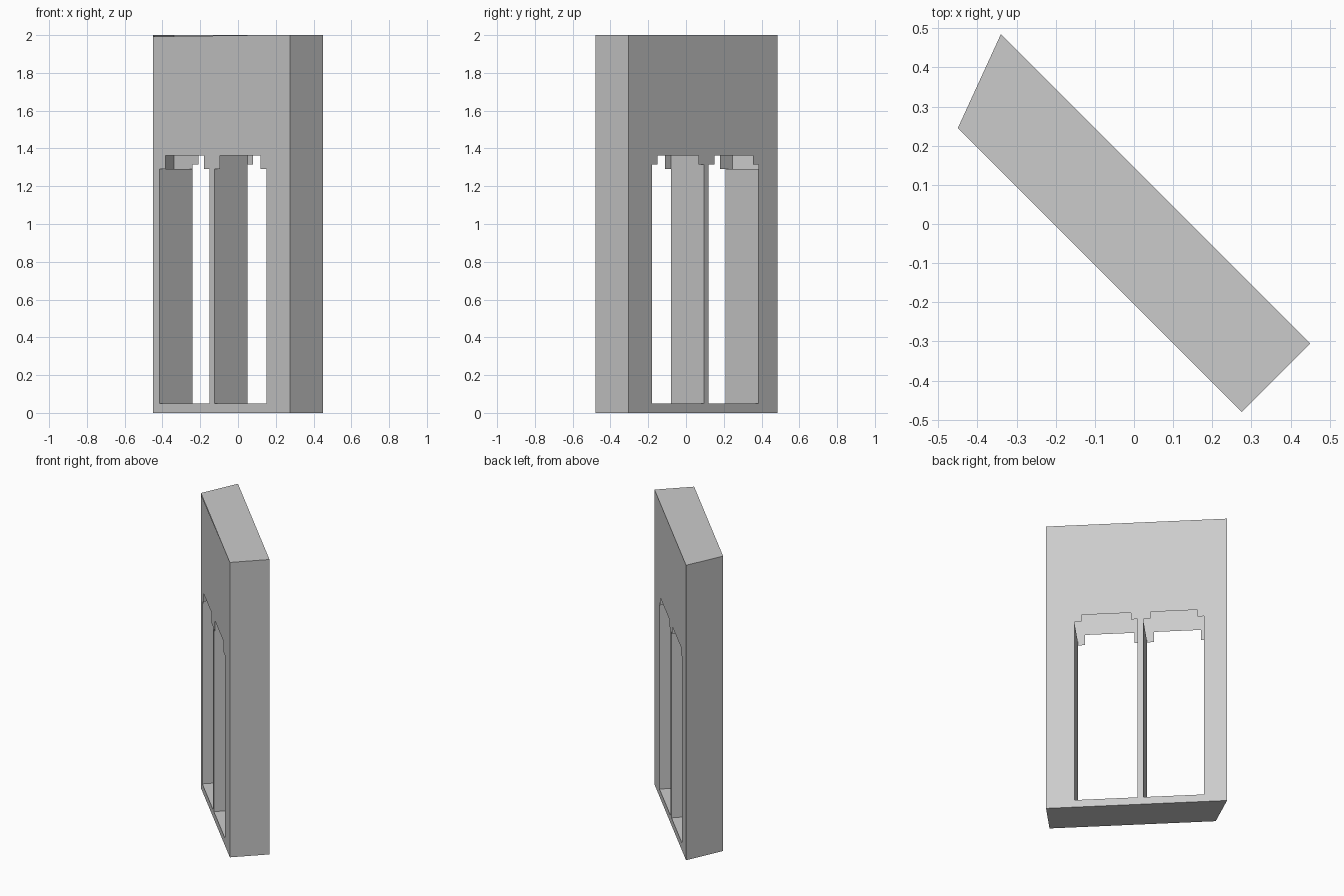
import bpy, bmesh
from mathutils import Vector

if "Cube" in bpy.data.objects:
    bpy.data.objects.remove(bpy.data.objects["Cube"])

DEPTH, HEIGHT, SILL, ARCH = 0.175, 2.0, 0.05, 1.362
OPENINGS = [(-0.415, -0.15), (-0.125, 0.15)]   # along the facade
STEP = 0.03

grey = bpy.data.materials.new("light_grey")
grey.use_nodes = True
grey.diffuse_color = (0.6, 0.6, 0.6, 1)
grey.node_tree.nodes["Principled BSDF"].inputs["Base Color"].default_value = (0.6, 0.6, 0.6, 1)


def place(along, depth, z):
    """Facade coordinates to world: the block stands turned by 45 degrees."""
    return Vector((along + depth, -0.205 - along + depth, z))


def finish(name, bm):
    mesh = bpy.data.meshes.new(name)
    bm.to_mesh(mesh)
    bm.free()
    mesh.materials.append(grey)
    obj = bpy.data.objects.new(name, mesh)
    bpy.context.collection.objects.link(obj)


def panel(name, corners):
    bm = bmesh.new()
    bm.faces.new([bm.verts.new(place(*c)) for c in corners])
    finish(name, bm)


def opening_outline(left, right, spring):
    """Tall opening whose head steps in at both upper corners."""
    return [(left, SILL), (left, spring), (left + STEP, spring), (left + STEP, ARCH),
            (right - STEP, ARCH), (right - STEP, spring), (right, spring), (right, SILL)]


def wall(name, depth, left, top_left, spring, outward):
    """Thin facade sheet with both openings cut out."""
    bm = bmesh.new()
    loops = [[(left, 0), (0.275, 0), (0.275, HEIGHT), (0.1, HEIGHT), (left, top_left)]]
    loops += [opening_outline(a, b, spring) for a, b in OPENINGS]
    for loop in loops:
        verts = [bm.verts.new(place(a, depth, z)) for a, z in loop]
        for v, w in zip(verts, verts[1:] + verts[:1]):
            bm.edges.new((v, w))
    bmesh.ops.triangle_fill(bm, edges=bm.edges[:], use_beauty=True, normal=outward)
    bm.normal_update()
    for f in bm.faces:
        if f.normal.dot(outward) < 0:
            f.normal_flip()
    finish(name, bm)


# Facade sheets
wall("front_wall", 0, -0.45, 1.992, 1.29, Vector((-1, -1, 0)))
wall("back_wall", DEPTH, -0.515, HEIGHT, 1.315, Vector((1, 1, 0)))

# Roof, floor and the two ends
plan = [(-0.45, 0), (0.275, 0), (0.275, DEPTH), (-0.515, DEPTH)]
panel("roof", [(a, d, HEIGHT) for a, d in plan])
panel("floor", [(a, d, 0) for a, d in reversed(plan)])
for name, (p, q) in {"slanted_end": (plan[3], plan[0]), "square_end": (plan[1], plan[2])}.items():
    panel(name, [(*p, 0), (*q, 0), (*q, HEIGHT), (*p, HEIGHT)])

# Opening linings: the heads stay open to the hollow inside
for i, (left, right) in enumerate(OPENINGS):
    left_top = (1.29, ARCH)[i]
    panel(f"sill_{i + 1}", [(left, 0, SILL), (right, 0, SILL), (right, DEPTH, SILL), (left, DEPTH, SILL)])
    panel(f"left_jamb_{i + 1}", [(left, 0, SILL), (left, DEPTH, SILL), (left, DEPTH, left_top), (left, 0, left_top)])
    panel(f"right_jamb_{i + 1}", [(right, DEPTH, SILL), (right, 0, SILL), (right, 0, 1.3), (right, DEPTH, 1.3)])
